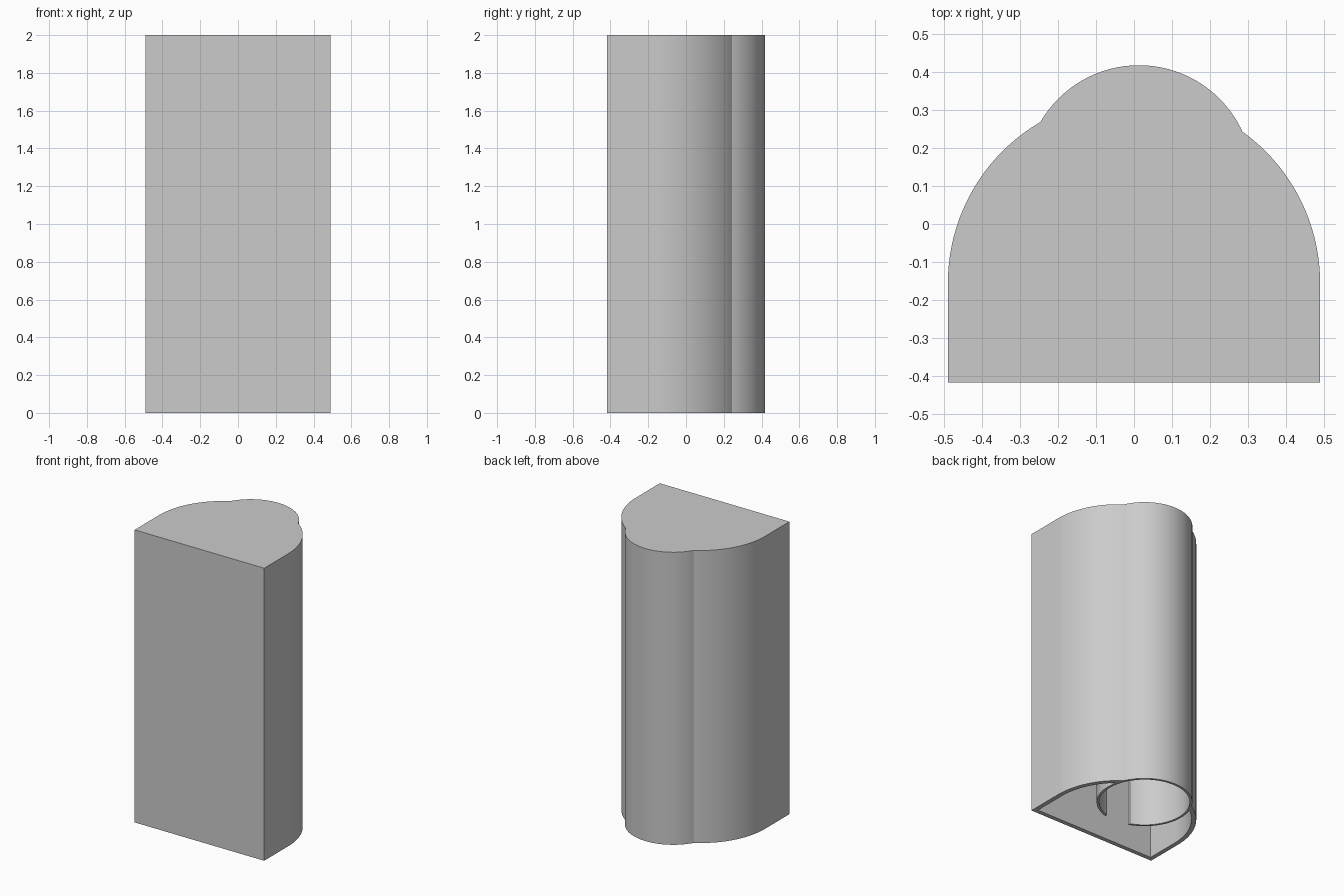
import bpy, bmesh
from math import cos, sin, pi, radians

if "Cube" in bpy.data.objects:
    bpy.data.objects.remove(bpy.data.objects["Cube"], do_unlink=True)

HEIGHT, WALL, TUBE_WALL = 2.0, 0.03, 0.016
HALF_WIDTH, FRONT_Y, ARC_Y = 0.49, -0.417, -0.155
TUBE_X, TUBE_Y, TUBE_R = 0.013, 0.118, 0.3
SLOT = 0.09

grey = bpy.data.materials.new("plain grey")
grey.use_nodes = True
grey.diffuse_color = (0.6, 0.6, 0.6, 1)
grey.node_tree.nodes["Principled BSDF"].inputs["Base Color"].default_value = (0.6, 0.6, 0.6, 1)


def arc(cx, cy, r, start, end, steps):
    angles = [start + (end - start) * i / steps for i in range(steps + 1)]
    return [(cx + r * cos(a), cy + r * sin(a)) for a in angles]


def prism(name, outline, bottom, top):
    """Extrude a closed plan outline between two heights."""
    bm = bmesh.new()
    base = bm.faces.new([bm.verts.new((x, y, bottom)) for x, y in outline])
    grown = bmesh.ops.extrude_face_region(bm, geom=[base])["geom"]
    verts = [v for v in grown if isinstance(v, bmesh.types.BMVert)]
    bmesh.ops.translate(bm, verts=verts, vec=(0, 0, top - bottom))
    bmesh.ops.recalc_face_normals(bm, faces=bm.faces)
    mesh = bpy.data.meshes.new(name)
    bm.to_mesh(mesh)
    bm.free()
    mesh.materials.append(grey)
    obj = bpy.data.objects.new(name, mesh)
    bpy.context.collection.objects.link(obj)
    return obj


def combine(target, tool, operation):
    """Apply a boolean and remove the helper."""
    mod = target.modifiers.new("boolean", "BOOLEAN")
    mod.operation, mod.solver, mod.object = operation, "EXACT", tool
    bpy.context.view_layer.objects.active = target
    bpy.ops.object.modifier_apply(modifier=mod.name)
    bpy.data.objects.remove(tool, do_unlink=True)


def body_outline(inset):
    w, f = HALF_WIDTH - inset, FRONT_Y + inset
    return [(-w, f), (w, f)] + arc(0, ARC_Y, w, 0, pi, 64)


def tube_outline(inset):
    return arc(TUBE_X, TUBE_Y, TUBE_R - inset, 0, 2 * pi, 96)[:-1]


# Round-backed housing, hollow and open underneath
housing = prism("housing", body_outline(0), 0, HEIGHT)
ceiling = HEIGHT - WALL
combine(housing, prism("cavity", body_outline(WALL), -0.1, ceiling), "DIFFERENCE")

# Tube set into the back wall
combine(housing, prism("tube", tube_outline(0), 0, HEIGHT), "UNION")
combine(housing, prism("bore", tube_outline(TUBE_WALL), -0.1, ceiling), "DIFFERENCE")

# Slot opening the tube towards the front
slot = [(-SLOT, -0.25), (SLOT, -0.25), (SLOT, 0), (-SLOT, 0)]
combine(housing, prism("slot", slot, -0.1, ceiling), "DIFFERENCE")

# Smooth curves, sharp corners
bpy.ops.object.select_all(action="DESELECT")
housing.select_set(True)
bpy.context.view_layer.objects.active = housing
bpy.ops.object.shade_smooth_by_angle(angle=radians(25))
